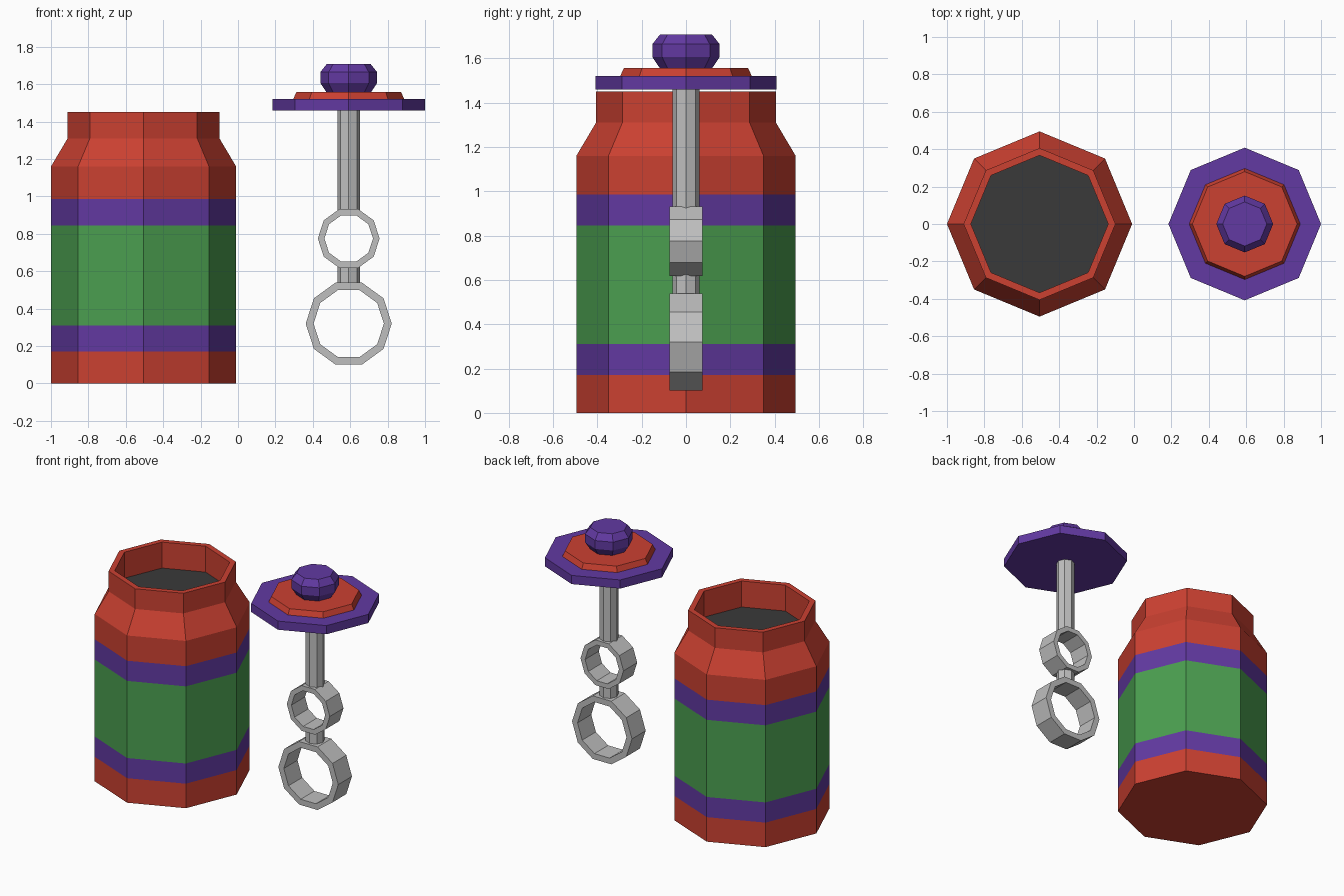
import bpy, bmesh
from math import cos, sin, tau

default = bpy.data.objects.get("Cube")
if default:
    bpy.data.objects.remove(default, do_unlink=True)


def material(name, rgb):
    mat = bpy.data.materials.new(name)
    mat.use_nodes = True
    mat.diffuse_color = (*rgb, 1)
    mat.node_tree.nodes["Principled BSDF"].inputs["Base Color"].default_value = (*rgb, 1)
    return mat


RED = material("red", (0.60, 0.052, 0.031))
PURPLE = material("purple", (0.122, 0.041, 0.36))
GREEN = material("green", (0.07, 0.345, 0.08))
GREY = material("light grey", (0.52, 0.52, 0.52))
DARK = material("dark grey", (0.042, 0.042, 0.042))


def lathe(name, x, profile, mats, sides=8, slots=None, closed=False, axis="Z", z=0):
    """Turn a (radius, height) profile into a faceted solid, one material slot per band."""
    bm = bmesh.new()
    rings = []
    for r, h in profile:
        ring = []
        for i in range(sides):
            a, b = r * cos(tau * i / sides), r * sin(tau * i / sides)
            ring.append(bm.verts.new((a, b, h) if axis == "Z" else (a, -h, b)))
        rings.append(ring)
    slots = slots or [0] * len(profile)
    pairs = list(zip(rings, rings[1:]))
    if closed:
        pairs.append((rings[-1], rings[0]))
    for (low, high), slot in zip(pairs, slots):
        for i in range(sides):
            j = (i + 1) % sides
            bm.faces.new((low[i], low[j], high[j], high[i])).material_index = slot
    if not closed:
        bm.faces.new(rings[0][::-1]).material_index = slots[0]
        bm.faces.new(rings[-1]).material_index = slots[-1]
    bmesh.ops.recalc_face_normals(bm, faces=bm.faces)
    mesh = bpy.data.meshes.new(name)
    bm.to_mesh(mesh)
    bm.free()
    for mat in mats:
        mesh.materials.append(mat)
    obj = bpy.data.objects.new(name, mesh)
    obj.location = (x, 0, z)
    bpy.context.collection.objects.link(obj)
    return obj


# Bottle: banded body, shoulder, neck, rim, inner wall and liquid surface
R, NECK, BORE = 0.495, 0.406, 0.367
lathe("bottle", -0.505,
      [(R, 0), (R, 0.17), (R, 0.31), (R, 0.845), (R, 0.985), (R, 1.16),
       (NECK, 1.31), (NECK, 1.45), (BORE, 1.45), (BORE, 1.27)],
      [RED, PURPLE, GREEN, DARK],
      slots=[0, 1, 2, 1, 0, 0, 0, 0, 0, 3])
bottle = bpy.data.objects["bottle"]
for face in bottle.data.polygons:
    if len(face.vertices) == 8:
        face.material_index = 3 if face.center.z > 1 else 0

# Cap of the wand
WAND_X = 0.592
lathe("cap_plate", WAND_X, [(0.408, 1.46), (0.408, 1.52)], [PURPLE])
lathe("cap_step", WAND_X, [(0.297, 1.52), (0.28, 1.557)], [RED])
lathe("cap_knob", WAND_X,
      [(0.118, 1.556), (0.152, 1.606), (0.152, 1.664), (0.118, 1.707)], [PURPLE])

# Rods joining cap and loops
for name, low, high in (("wand_rod", 0.91, 1.465), ("loop_connector", 0.52, 0.64)):
    lathe(name, WAND_X, [(0.061, low), (0.061, high)], [GREY])

# Ten-sided loops facing the front
for name, z, outer, inner in (("small_loop", 0.775, 0.165, 0.13),
                              ("large_loop", 0.32, 0.23, 0.188)):
    lathe(name, WAND_X,
          [(outer, -0.075), (outer, 0.075), (inner, 0.075), (inner, -0.075)],
          [GREY], sides=10, closed=True, axis="Y", z=z)
